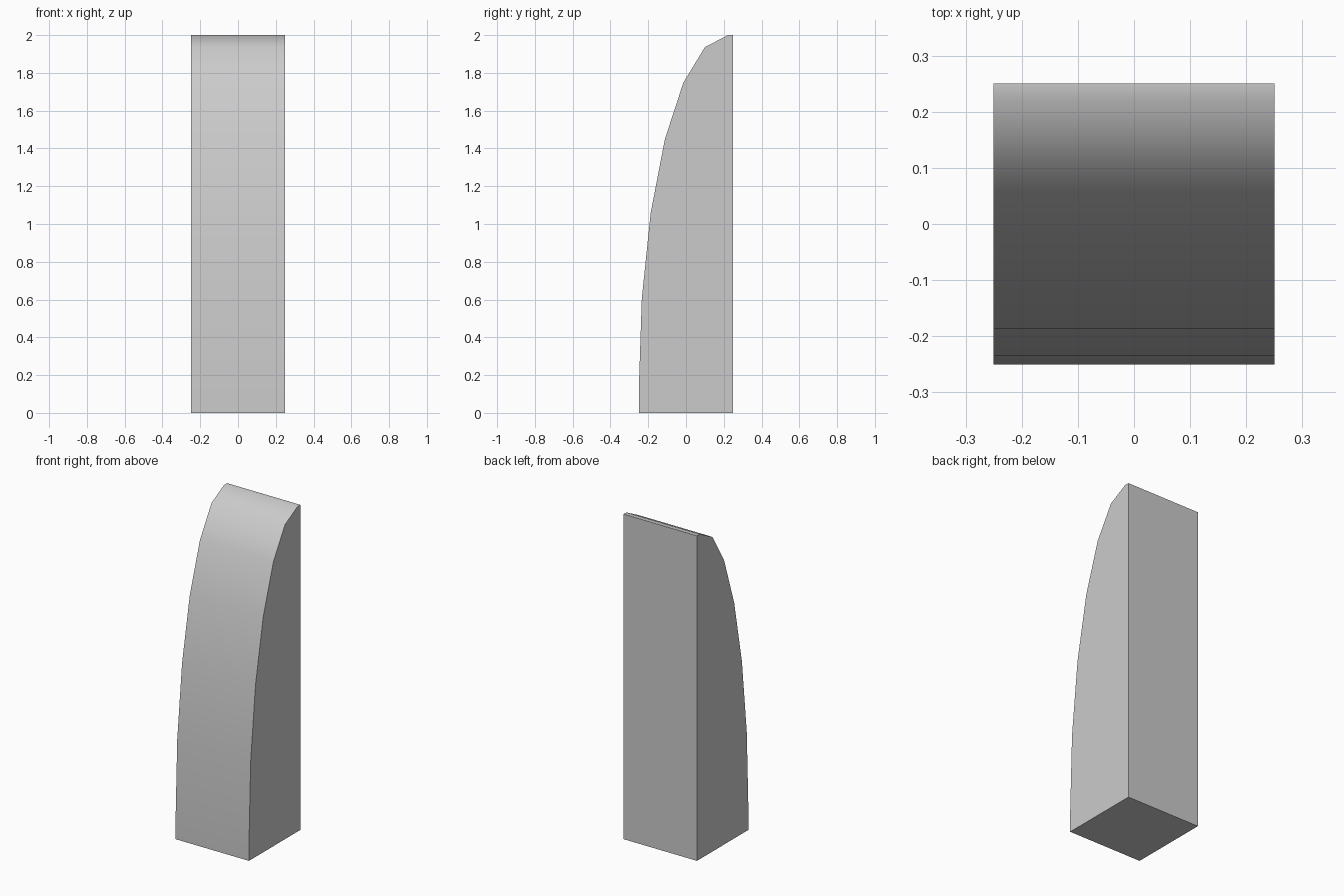
import bpy, bmesh, math

if "Cube" in bpy.data.objects:
    bpy.data.objects.remove(bpy.data.objects["Cube"])

WIDTH, DEPTH, HEIGHT = 0.5, 0.5, 2.0
PLINTH_Z = 0.12      # height where the curved front starts
LIP = 0.028          # flat strip at the top of the back
STEPS = 6

# Side profile (y, z): back edge, then a quarter ellipse along the front
hy = DEPTH / 2
cy = hy - LIP
ry, rz = cy + hy, HEIGHT - PLINTH_Z
profile = [(-hy, 0), (hy, 0), (hy, HEIGHT)]
for i in range(STEPS, -1, -1):
    a = math.radians(90) * i / STEPS
    profile.append((cy - ry * math.cos(a), PLINTH_Z + rz * math.sin(a)))

# Extrude the profile across the width
bm = bmesh.new()
face = bm.faces.new([bm.verts.new((-WIDTH / 2, y, z)) for y, z in profile])
ext = bmesh.ops.extrude_face_region(bm, geom=[face])
moved = [v for v in ext["geom"] if isinstance(v, bmesh.types.BMVert)]
bmesh.ops.translate(bm, verts=moved, vec=(WIDTH, 0, 0))
bmesh.ops.recalc_face_normals(bm, faces=bm.faces)

mesh = bpy.data.meshes.new("curved_block")
bm.to_mesh(mesh)
bm.free()
block = bpy.data.objects.new("curved_block", mesh)
bpy.context.collection.objects.link(block)

# Smooth the curved front, keep the box edges sharp
bpy.context.view_layer.objects.active = block
block.select_set(True)
bpy.ops.object.shade_smooth_by_angle(angle=math.radians(40))
